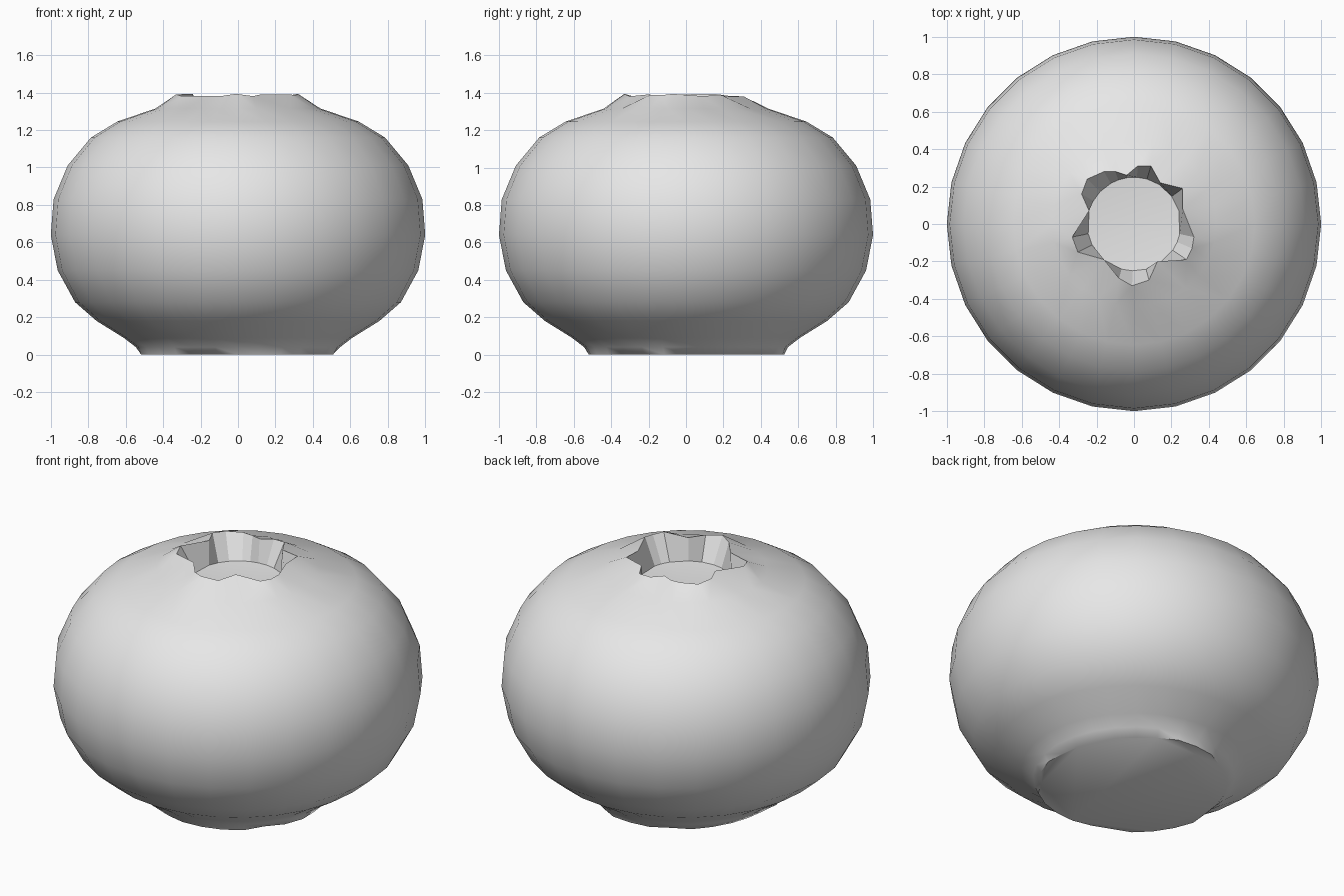
import bpy
import bmesh
import math
import random

if "Cube" in bpy.data.objects:
    bpy.data.objects.remove(bpy.data.objects["Cube"], do_unlink=True)

random.seed(4)
SIDES = 28

grey = bpy.data.materials.new("plain_grey")
grey.use_nodes = True
grey.diffuse_color = (0.8, 0.8, 0.8, 1)
grey.node_tree.nodes["Principled BSDF"].inputs["Base Color"].default_value = (0.8, 0.8, 0.8, 1)

# Half outline of the squashed round body: radius, height
PROFILE = [(0.545, 0.04), (0.61, 0.09), (0.755, 0.18), (0.87, 0.28), (0.963, 0.45),
           (1.0, 0.64), (0.985, 0.83), (0.91, 1.01), (0.785, 1.16),
           (0.645, 1.245), (0.44, 1.315)]

# Plan of the crown: six uneven lobes with notches between them
CROWN = [(-.04, .26), (.02, .31), (.09, .31), (.14, .22), (.26, .19), (.26, .08),
         (.32, -.07), (.31, -.13), (.28, -.19), (.125, -.2), (.08, -.3), (-.01, -.33),
         (-.08, -.29), (-.16, -.19), (-.3, -.15), (-.33, -.07), (-.24, .07),
         (-.28, .16), (-.25, .24), (-.16, .28), (-.1, .28)]


def loop(bm, points):
    """Closed loop of vertices; returns vertices and edges."""
    verts = [bm.verts.new(p) for p in points]
    edges = [bm.edges.new((verts[i - 1], v)) for i, v in enumerate(verts)]
    return verts, edges


def circle(radius, z, wobble=0.0):
    points = []
    for i in range(SIDES):
        a = 2 * math.pi * i / SIDES
        r = radius + random.uniform(-wobble, wobble)
        points.append((r * math.cos(a), r * math.sin(a), z))
    return points


def bridge(bm, a, b):
    return bmesh.ops.bridge_loops(bm, edges=a[1] + b[1])["faces"]


def finish(bm, name, angle):
    bmesh.ops.recalc_face_normals(bm, faces=bm.faces)
    mesh = bpy.data.meshes.new(name)
    bm.to_mesh(mesh)
    bm.free()
    mesh.materials.append(grey)
    obj = bpy.data.objects.new(name, mesh)
    bpy.context.collection.objects.link(obj)
    bpy.ops.object.select_all(action='DESELECT')
    obj.select_set(True)
    bpy.context.view_layer.objects.active = obj
    bpy.ops.object.shade_smooth_by_angle(angle=math.radians(angle))
    return obj


bm = bmesh.new()

# Ragged base edge closed by a flat disc
base = loop(bm, circle(0.515, 0.0, 0.018))
bm.faces.new(base[0])

# Round body
last = base
for radius, z in PROFILE:
    ring = loop(bm, circle(radius, z))
    bridge(bm, last, ring)
    last = ring

# Flared crown rim
rim = loop(bm, [(x, y, 1.386 + random.uniform(-0.008, 0.008)) for x, y in reversed(CROWN)])
bridge(bm, last, rim)

# Faceted wall inside the crown, down to the floor
floor_points = []
for v in rim[0]:
    scale = 0.25 / math.hypot(v.co.x, v.co.y)
    floor_points.append((v.co.x * scale, v.co.y * scale, 1.245))
floor = loop(bm, floor_points)
wall = bridge(bm, rim, floor)

# Shallow dished floor
centre = bm.verts.new((0, 0, 1.225))
for i, v in enumerate(floor[0]):
    bm.faces.new((floor[0][i - 1], v, centre))
for edge in {e for f in wall for e in f.edges}:
    edge.smooth = False

finish(bm, "berry_body", 50)
